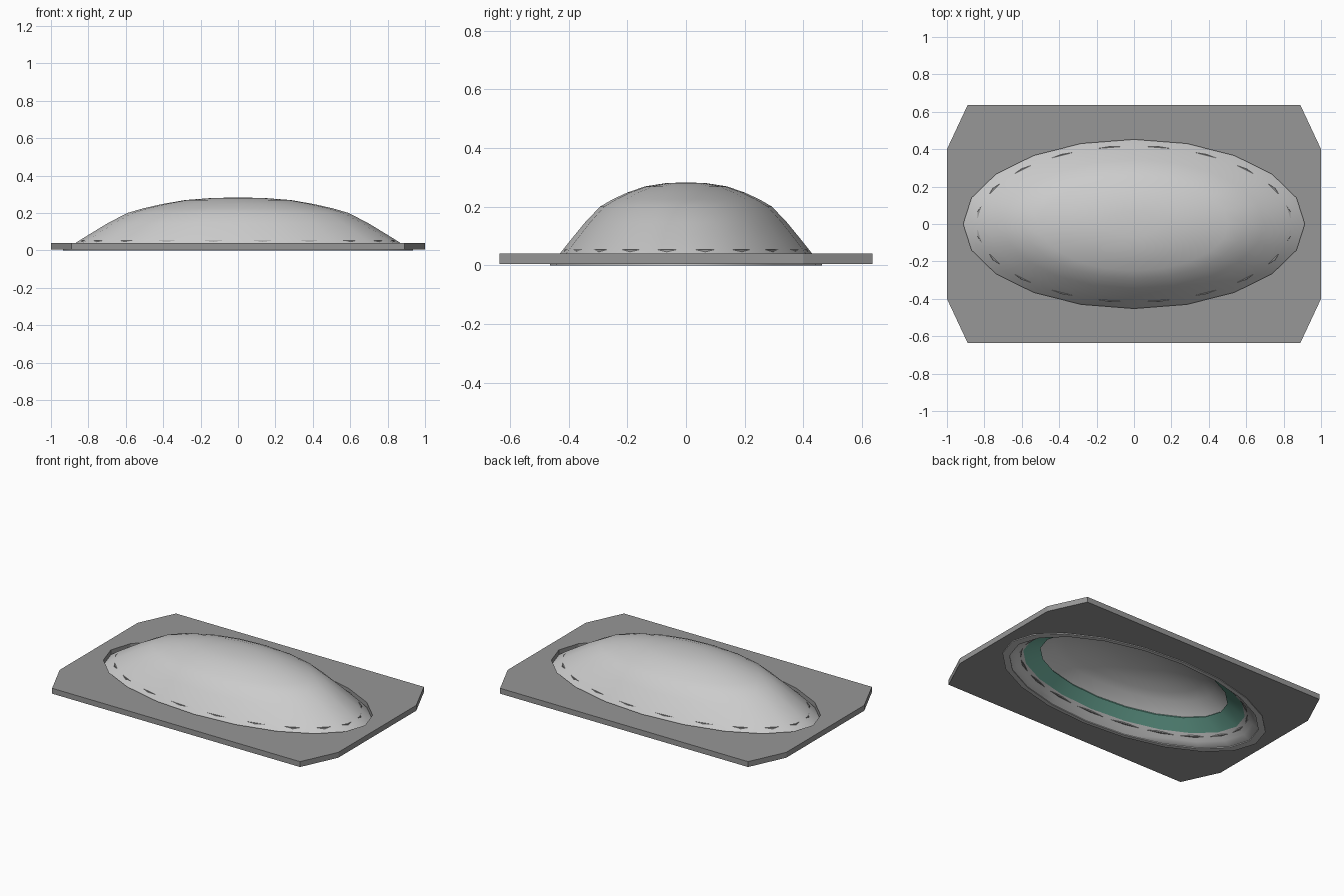
import bpy, bmesh, math

cube = bpy.data.objects.get("Cube")
if cube:
    bpy.data.objects.remove(cube, do_unlink=True)

SIDES = 20


def material(name, rgb):
    m = bpy.data.materials.new(name)
    m.use_nodes = True
    m.diffuse_color = (*rgb, 1)
    m.node_tree.nodes["Principled BSDF"].inputs["Base Color"].default_value = (*rgb, 1)
    return m


pale_grey = material("pale grey", (0.60, 0.60, 0.60))
mid_grey = material("mid grey", (0.31, 0.31, 0.31))
teal = material("teal", (0.17, 0.46, 0.36))


def oval(bm, width, z, stretch=2.02, turn=0.0):
    """Ring of vertices; width is the half size along y."""
    angles = [(i + turn) * math.tau / SIDES for i in range(SIDES)]
    return [bm.verts.new((width * stretch * math.cos(a), width * math.sin(a), z)) for a in angles]


def finish(bm, name, mat, smooth):
    bmesh.ops.recalc_face_normals(bm, faces=bm.faces)
    mesh = bpy.data.meshes.new(name)
    bm.to_mesh(mesh)
    bm.free()
    mesh.materials.append(mat)
    obj = bpy.data.objects.new(name, mesh)
    bpy.context.collection.objects.link(obj)
    if smooth:
        bpy.ops.object.select_all(action='DESELECT')
        obj.select_set(True)
        bpy.context.view_layer.objects.active = obj
        bpy.ops.object.shade_smooth_by_angle(angle=math.radians(40))
    return obj


def loft(name, mat, profile, closed=True, turn=0.0, stretch=2.02):
    """Sweep (half width, height) pairs round an oval; zero width makes a pole."""
    bm = bmesh.new()
    rings = [oval(bm, w, z, stretch, turn) if w else [bm.verts.new((0, 0, z))] for w, z in profile]
    pairs = list(zip(rings, rings[1:]))
    if closed:
        pairs.append((rings[-1], rings[0]))
    for low, high in pairs:
        if len(low) == len(high) == 1:
            continue
        for i in range(SIDES):
            j = (i + 1) % SIDES
            if len(high) == 1:
                bm.faces.new((low[i], low[j], high[0]))
            elif len(low) == 1:
                bm.faces.new((low[0], high[j], high[i]))
            else:
                bm.faces.new((low[i], low[j], high[j], high[i]))
    return finish(bm, name, mat, True)


# Domed shell with an inner skin
outer = [(.455, .004), (.43, .04), (.39, .09), (.345, .145), (.293, .20), (.25, .225),
         (.20, .248), (.14, .269), (.07, .28), (0, .283)]
inner = [(w * .97, max(z - .012, .004)) for w, z in reversed(outer)]
loft("dome_shell", pale_grey, outer + inner, closed=True)

# Rim at the foot of the shell
loft("dome_rim", pale_grey, [(.463, 0), (.463, .005), (.438, .005), (.438, 0)])

# Seal between shell and frame
loft("seal_ring", mid_grey, [(.42, .046), (.419, .054), (.40, .054), (.40, .046)], turn=.5)

# Coloured band inside the shell
loft("inner_band", teal, [(.411, .045), (.405, .055), (.335, .125), (.329, .115)])

# Flat mounting plate with chamfered corners and an oval opening
bm = bmesh.new()
corners = [(.89, .635), (-.89, .635), (-1, .4), (-1, -.4), (-.89, -.635), (.89, -.635), (1, -.4), (1, .4)]
edge_loop = [bm.verts.new((x, y, .005)) for x, y in corners]
edges = []
for loop in (edge_loop, oval(bm, .452, .005)):
    edges += [bm.edges.new((v, loop[(i + 1) % len(loop)])) for i, v in enumerate(loop)]
bmesh.ops.triangle_fill(bm, edges=edges, use_beauty=True)
new = bmesh.ops.extrude_face_region(bm, geom=bm.faces[:], use_keep_orig=True)
top = [g for g in new["geom"] if isinstance(g, bmesh.types.BMVert)]
bmesh.ops.translate(bm, verts=top, vec=(0, 0, .035))
finish(bm, "mounting_plate", mid_grey, False)
